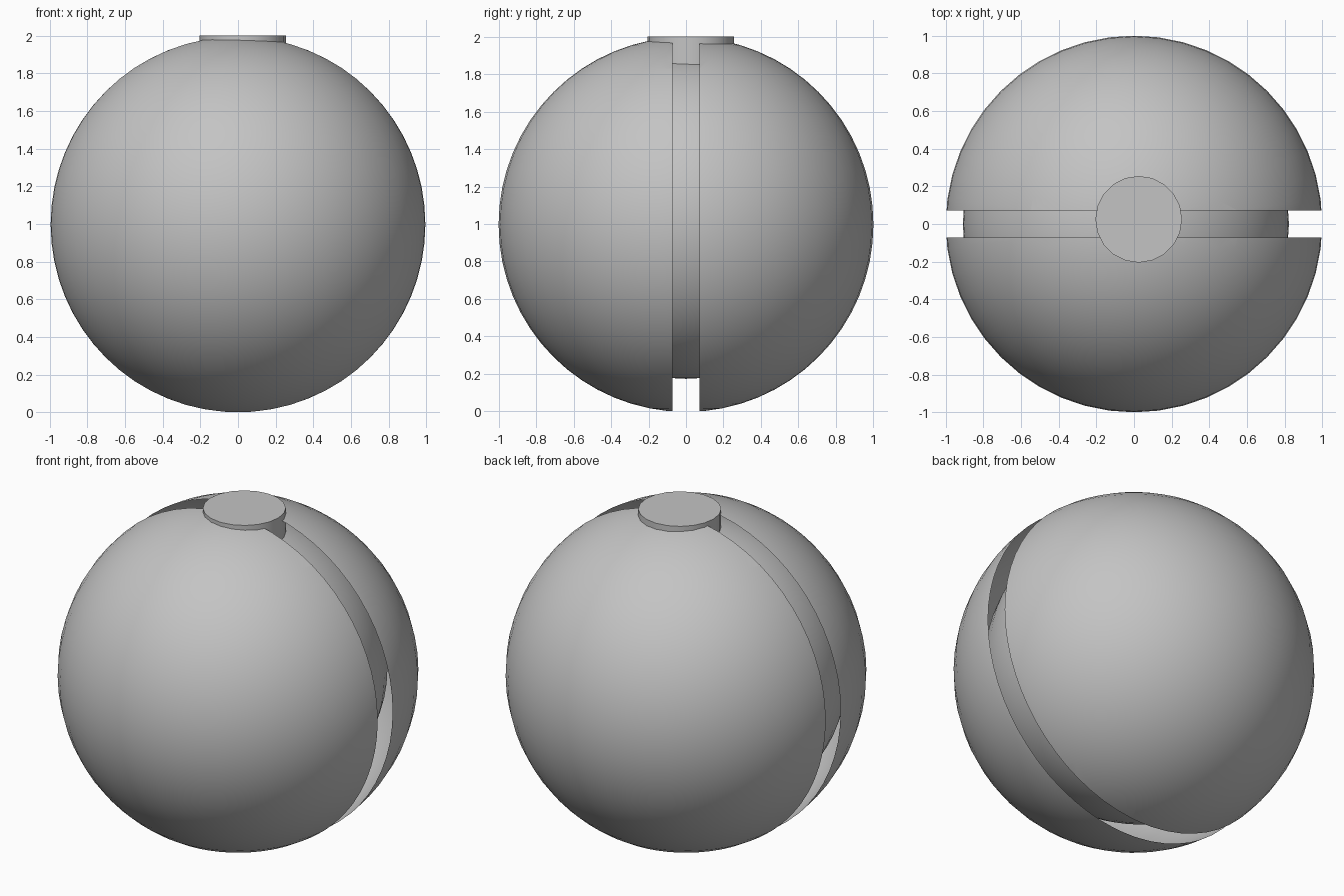
import bpy
import bmesh
from math import radians
from mathutils import Matrix, Vector

default_cube = bpy.data.objects.get("Cube")
if default_cube:
    bpy.data.objects.remove(default_cube, do_unlink=True)

# One plain grey for every part
grey = bpy.data.materials.new("plain_grey")
grey.use_nodes = True
colour = (0.55, 0.55, 0.55, 1)
grey.diffuse_color = colour
grey.node_tree.nodes["Principled BSDF"].inputs["Base Color"].default_value = colour

SLOT = 0.072
CENTRE = Vector((0, 0, 0.9975))


def finish(name, bm, location):
    """Turn a bmesh into a named, smooth-shaded object."""
    mesh = bpy.data.meshes.new(name)
    bm.to_mesh(mesh)
    bm.free()
    mesh.materials.append(grey)
    obj = bpy.data.objects.new(name, mesh)
    obj.location = location
    bpy.context.collection.objects.link(obj)
    bpy.ops.object.select_all(action="DESELECT")
    obj.select_set(True)
    bpy.context.view_layer.objects.active = obj
    bpy.ops.object.shade_smooth_by_angle(angle=radians(30))


def ball(radius):
    bm = bmesh.new()
    bmesh.ops.create_uvsphere(bm, u_segments=48, v_segments=32, radius=radius)
    return bm


# Two open, thin half shells with a slot between them
for name, side in (("front_shell", -1), ("back_shell", 1)):
    bm = ball(1.0)
    bmesh.ops.bisect_plane(
        bm, geom=bm.verts[:] + bm.edges[:] + bm.faces[:],
        plane_co=(0, side * SLOT, 0), plane_no=(0, side, 0), clear_inner=True)
    finish(name, bm, CENTRE)

# Inner ball, slightly off centre, seen through the slot
finish("inner_core", ball(0.866), (-0.043, 0, 1.04))

# Round cap reaching down to the core
bm = bmesh.new()
bmesh.ops.create_cone(bm, cap_ends=True, segments=20, radius1=0.23, radius2=0.23,
                      depth=0.16, matrix=Matrix.Translation((0, 0, -0.08)))
finish("top_cap", bm, (0.025, 0.025, 2.0))
